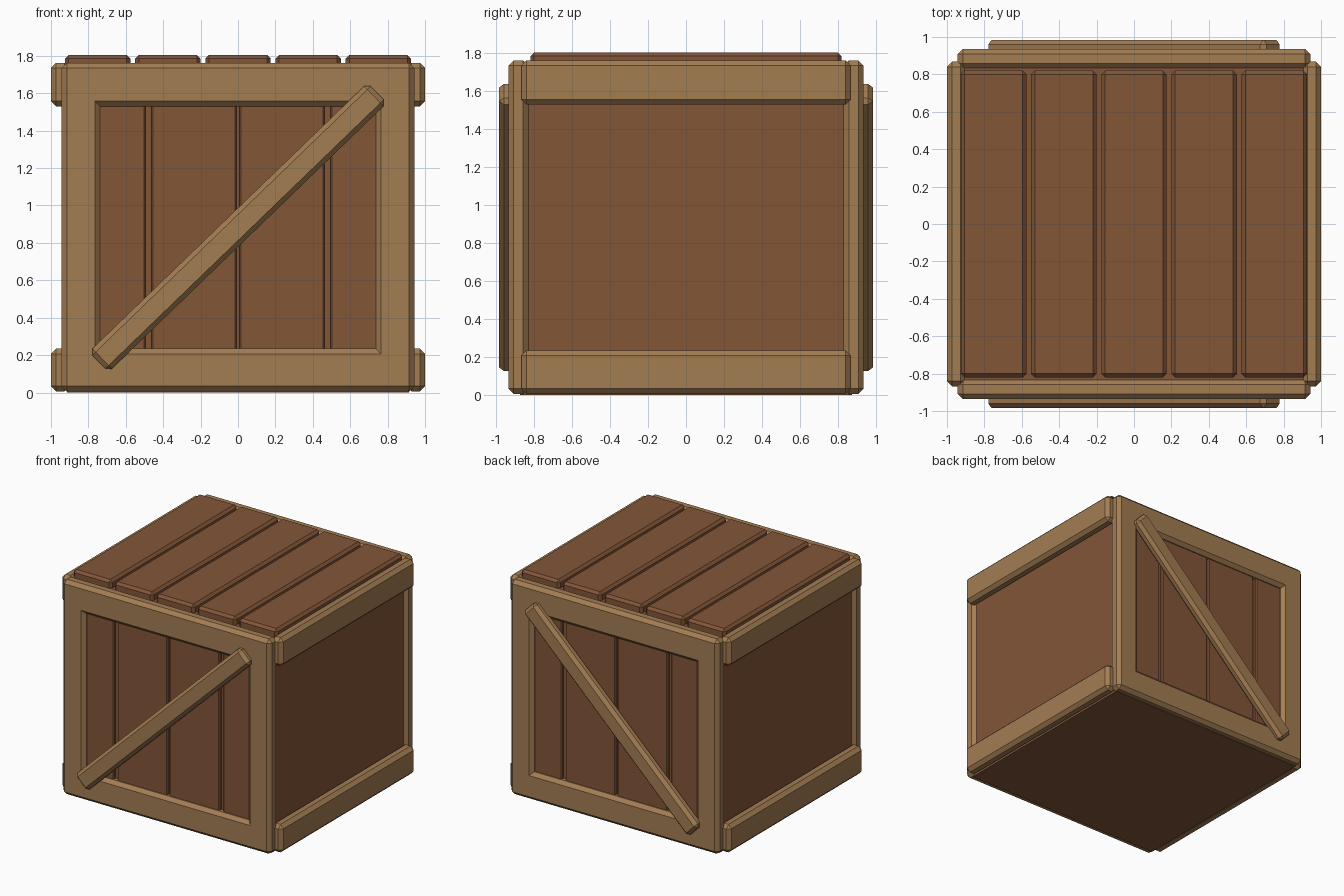
import bpy
import bmesh
from mathutils import Matrix, Vector

cube = bpy.data.objects.get("Cube")
if cube:
    bpy.data.objects.remove(cube, do_unlink=True)


def make_material(name, rgb):
    mat = bpy.data.materials.new(name)
    mat.use_nodes = True
    mat.diffuse_color = (*rgb, 1)
    mat.node_tree.nodes["Principled BSDF"].inputs["Base Color"].default_value = (*rgb, 1)
    return mat


light_wood = make_material("light_wood", (0.365, 0.206, 0.086))
dark_wood = make_material("dark_wood", (0.225, 0.092, 0.039))


def beam(name, low, high, mat, chamfer=0.028, tilt=0.0):
    """Chamfered box between two corners, tilted about its own y axis."""
    low, high = Vector(low), Vector(high)
    bm = bmesh.new()
    bmesh.ops.create_cube(bm, size=1, matrix=Matrix.Diagonal((*(high - low), 1)))
    if chamfer:
        bmesh.ops.bevel(bm, geom=bm.edges[:], offset=chamfer, segments=1,
                        affect='EDGES', profile=0.5)
    bm.transform(Matrix.Translation((low + high) / 2) @ Matrix.Rotation(tilt, 4, 'Y'))
    bmesh.ops.recalc_face_normals(bm, faces=bm.faces[:])
    mesh = bpy.data.meshes.new(name)
    bm.to_mesh(mesh)
    bm.free()
    mesh.materials.append(mat)
    obj = bpy.data.objects.new(name, mesh)
    bpy.context.collection.objects.link(obj)
    return obj


def span(side, near, far):
    """Range of a part on the given side of the centre, in rising order."""
    return sorted((side * near, side * far))


# Inner box with plain side walls and floor
beam("inner_box", (-0.915, -0.875, 0), (0.915, 0.875, 1.74), dark_wood, 0)

# Lid planks
for i in range(5):
    x = (i - 2) * 0.375
    beam("lid_plank", (x - 0.175, -0.82, 1.70), (x + 0.175, 0.82, 1.805), dark_wood, 0.02)

rail_heights = {"bottom": (0.006, 0.235), "top": (1.53, 1.763)}

for side, end in ((-1, "front"), (1, "back")):
    # Wall boards with narrow gaps
    y0, y1 = span(side, 0.86, 0.90)
    for i in range(4):
        x = (i - 1.5) * 0.47
        half = 0.226 if i in (1, 2) else 0.21
        beam(end + "_wall_board", (x - half - 0.001, y0, 0.03),
             (x + half + 0.001, y1, 1.73), dark_wood, 0.008)

    # Corner posts and cross rails
    y0, y1 = span(side, 0.83, 0.936)
    for post_side in (-1, 1):
        x0, x1 = span(post_side, 0.737, 0.943)
        beam(end + "_post", (x0, y0, 0.006), (x1, y1, 1.763), light_wood)
    for level, (z0, z1) in rail_heights.items():
        beam(f"{end}_{level}_rail", (-0.793, y0, z0), (0.793, y1, z1), light_wood)

    # Diagonal brace
    y0, y1 = span(side, 0.90, 0.985)
    beam(end + "_brace", (-1.035, y0, 0.8075), (1.035, y1, 0.9575),
         light_wood, 0.025, tilt=-0.768)

# Side rails
for side, name in ((-1, "right"), (1, "left")):
    x0, x1 = span(side, 0.90, 1.0)
    for level, (z0, z1) in rail_heights.items():
        beam(f"{name}_{level}_rail", (x0, -0.868, z0), (x1, 0.868, z1), light_wood)
